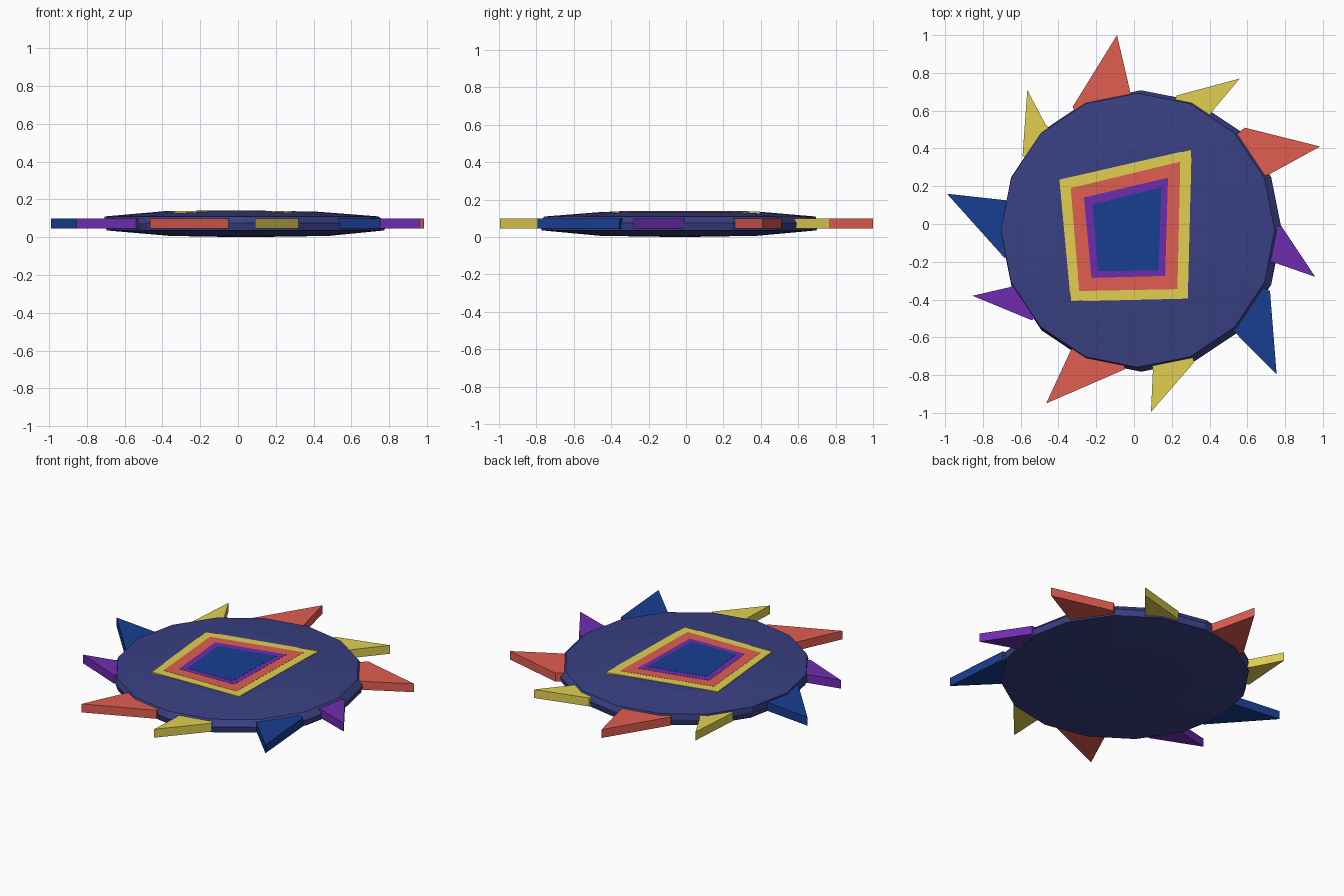
import bpy, bmesh, math
from mathutils import Vector

if "Cube" in bpy.data.objects:
    bpy.data.objects.remove(bpy.data.objects["Cube"])


def material(name, rgb):
    m = bpy.data.materials.new(name)
    m.diffuse_color = [(c / 255) ** 2.2 for c in rgb] + [1]
    m.use_nodes = True
    m.node_tree.nodes["Principled BSDF"].inputs["Base Color"].default_value = m.diffuse_color
    return m


NAVY = material("navy", (60, 66, 130))
RED = material("red", (224, 94, 82))
YELLOW = material("yellow", (224, 206, 82))
PURPLE = material("purple", (110, 48, 174))
BLUE = material("blue", (30, 64, 144))


def finish(name, bm, mat):
    bmesh.ops.recalc_face_normals(bm, faces=bm.faces)
    mesh = bpy.data.meshes.new(name)
    bm.to_mesh(mesh)
    bm.free()
    mesh.materials.append(mat)
    ob = bpy.data.objects.new(name, mesh)
    bpy.context.collection.objects.link(ob)


def prism(name, outline, z0, z1, mat):
    bm = bmesh.new()
    low = [bm.verts.new((x, y, z0)) for x, y in outline]
    high = [bm.verts.new((x, y, z1)) for x, y in outline]
    bm.faces.new(low)
    bm.faces.new(high)
    n = len(outline)
    for i in range(n):
        j = (i + 1) % n
        bm.faces.new((low[i], low[j], high[j], high[i]))
    finish(name, bm, mat)


# Sixteen-sided body: shallow domes above and below a slightly slanted rim
SIDES = 16
bm = bmesh.new()
rings = []
for cx, cy, r, z in ((0.06, -0.04, 0.42, 0.007), (0.04, -0.037, 0.735, 0.036),
                     (0.038, -0.037, 0.745, 0.075), (0.02, -0.033, 0.725, 0.11),
                     (0.0, -0.02, 0.42, 0.135)):
    rings.append([bm.verts.new((cx + r * math.cos(math.tau * k / SIDES),
                                cy + r * math.sin(math.tau * k / SIDES), z))
                  for k in range(SIDES)])
for a, b in zip(rings, rings[1:]):
    for k in range(SIDES):
        j = (k + 1) % SIDES
        bm.faces.new((a[k], a[j], b[j], b[k]))
for ring, z in ((rings[0], 0.0), (rings[-1], 0.137)):
    centre = bm.verts.new((0.03, -0.03, z))
    for k in range(SIDES):
        bm.faces.new((ring[k], ring[(k + 1) % SIDES], centre))
finish("disc_body", bm, NAVY)

# Uneven triangular spikes: tip and the two points where they meet the rim
spikes = [
    (RED, (-.09, 1.0), (-.325, .62), (-.02, .70)),
    (YELLOW, (.56, .77), (.225, .68), (.425, .61)),
    (RED, (.985, .41), (.585, .51), (.72, .265)),
    (PURPLE, (.96, -.28), (.78, -.01), (.76, -.21)),
    (BLUE, (.755, -.795), (.72, -.355), (.56, -.6)),
    (YELLOW, (.09, -.995), (.10, -.775), (.32, -.73)),
    (RED, (-.465, -.95), (-.34, -.68), (-.05, -.77)),
    (PURPLE, (-.855, -.38), (-.66, -.335), (-.54, -.51)),
    (BLUE, (-.99, .16), (-.675, .125), (-.685, -.18)),
    (YELLOW, (-.565, .71), (-.59, .36), (-.47, .53)),
]
for i, (mat, tip, a, b) in enumerate(spikes, 1):
    # bury the base inside the body
    inner = [Vector(p) * 0.88 for p in (a, b)]
    prism(f"spike_{i}", [tip, a, inner[0], inner[1], b], 0.045, 0.1, mat)

# Nested crooked panels on top
panels = [
    ("outer_panel", YELLOW, [(-.395, .235), (.305, .395), (.285, -.395), (-.335, -.41)]),
    ("second_panel", RED, [(-.335, .19), (.245, .33), (.23, -.345), (-.29, -.355)]),
    ("third_panel", PURPLE, [(-.265, .14), (.18, .245), (.165, -.275), (-.225, -.285)]),
    ("centre_panel", BLUE, [(-.22, .105), (.145, .195), (.13, -.245), (-.19, -.25)]),
]
for i, (name, mat, outline) in enumerate(panels):
    prism(name, outline, 0.12, 0.1375 + 0.001 * i, mat)
